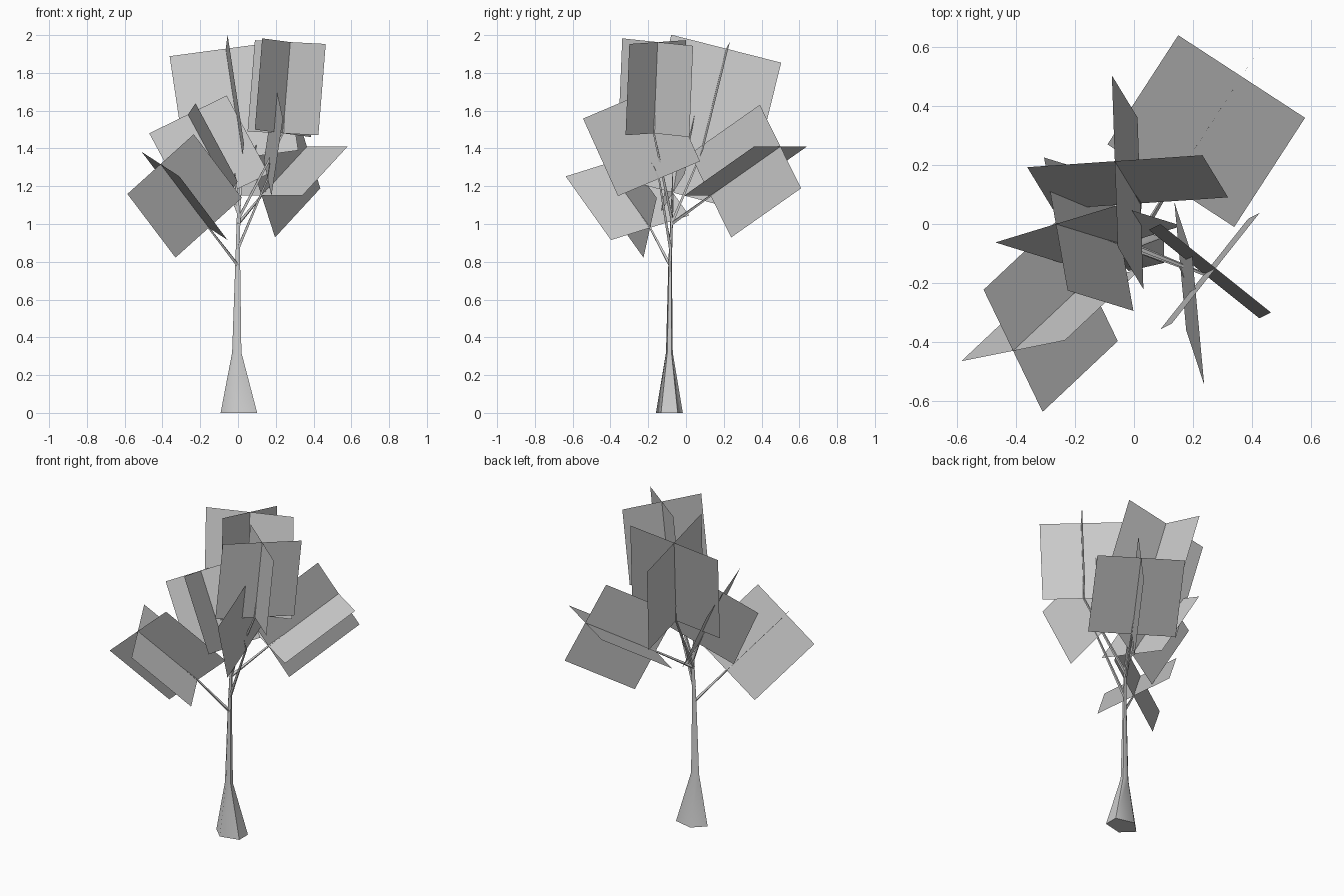
import bpy, bmesh, math
from mathutils import Vector

cube = bpy.data.objects.get("Cube")
if cube:
    bpy.data.objects.remove(cube, do_unlink=True)

# One plain grey for the whole tree
grey = bpy.data.materials.new("plain_grey")
grey.use_nodes = True
grey.diffuse_color = (0.6, 0.6, 0.6, 1)
bsdf = next(n for n in grey.node_tree.nodes if n.type == 'BSDF_PRINCIPLED')
bsdf.inputs["Base Color"].default_value = (0.6, 0.6, 0.6, 1)
bsdf.inputs["Roughness"].default_value = 0.9


def finish(name, bm, smooth=False):
    mesh = bpy.data.meshes.new(name)
    bm.to_mesh(mesh)
    bm.free()
    mesh.materials.append(grey)
    obj = bpy.data.objects.new(name, mesh)
    bpy.context.collection.objects.link(obj)
    if smooth:
        bpy.ops.object.select_all(action='DESELECT')
        obj.select_set(True)
        bpy.context.view_layer.objects.active = obj
        bpy.ops.object.shade_smooth_by_angle(angle=math.radians(75))
    return obj


def tube(name, path, radii, axis, sides=5, squash=1.0):
    """Tapered limb: rings across one axis, joined and capped."""
    bm = bmesh.new()
    turn = Vector((0, 0, 1)).rotation_difference(Vector(axis))
    rings = []
    for centre, r in zip(path, radii):
        ring = []
        for i in range(sides):
            a = math.tau * (i + 0.5) / sides
            offset = Vector((r * math.cos(a), r * squash * math.sin(a), 0))
            ring.append(bm.verts.new(Vector(centre) + turn @ offset))
        rings.append(ring)
    for low, high in zip(rings, rings[1:]):
        for i in range(sides):
            j = (i + 1) % sides
            bm.faces.new((low[i], low[j], high[j], high[i]))
    bm.faces.new(rings[0][::-1])
    bm.faces.new(rings[-1])
    return finish(name, bm, smooth=True)


def foliage(name, base, tip, half_width, crossed=True):
    """Square leaf cards that cross along a shared spine."""
    base, tip, across = Vector(base), Vector(tip), Vector(half_width)
    other = (tip - base).cross(across).normalized() * across.length
    bm = bmesh.new()
    for w in ([across, other] if crossed else [across]):
        corners = (base - w, base + w, tip + w, tip - w)
        bm.faces.new([bm.verts.new(p) for p in corners])
    return finish(name, bm)


# Trunk with a flared foot
tube("trunk",
     [(0.015, -0.088, 0), (-0.004, -0.088, 0.32), (0.0, -0.084, 0.8),
      (0.004, -0.075, 1.05), (-0.015, -0.07, 1.27)],
     [0.107, 0.027, 0.014, 0.010, 0.003], (0, 0, 1), squash=0.7)

# Leaf clusters: name, spine base, spine tip, half width, crossed pair,
# and the point where the branch leaves the trunk
clusters = [
    ("back_left", (0.125, 0.13, 1.15), (0.365, 0.5, 1.41),
     (0.215, -0.14, 0), True, (0.0, -0.078, 1.0)),
    ("front_right", (-0.155, -0.19, 0.98), (-0.41, -0.43, 1.317),
     (0.1, -0.207, -0.065), True, (0.0, -0.084, 0.78)),
    ("top", (0.022, 0.07, 1.35), (-0.065, 0.213, 1.928),
     (0.01, -0.291, 0.074), True, (0.003, -0.077, 1.0)),
    ("top_left", (0.238, -0.17, 1.48), (0.277, -0.15, 1.963),
     (0.1875, -0.15, -0.01), True, (0.004, -0.076, 1.03)),
    ("middle_right", (-0.042, -0.069, 1.166), (-0.265, 0.0, 1.58),
     (0.205, 0.0625, 0.10), True, (0.004, -0.075, 1.05)),
    ("front_left", (0.157, -0.143, 1.24), (0.218, -0.328, 1.65),
     (-0.02, 0.217, 0.092), False, (0.0, -0.083, 0.87)),
]

for name, base, tip, half, crossed, root in clusters:
    foliage(name + "_leaves", base, tip, half, crossed)
    start, mid = Vector(root), Vector(base)
    end = mid.lerp(Vector(tip), 0.2)
    tube(name + "_branch", [start, mid, end], [0.010, 0.006, 0.002],
         end - start, sides=4)
